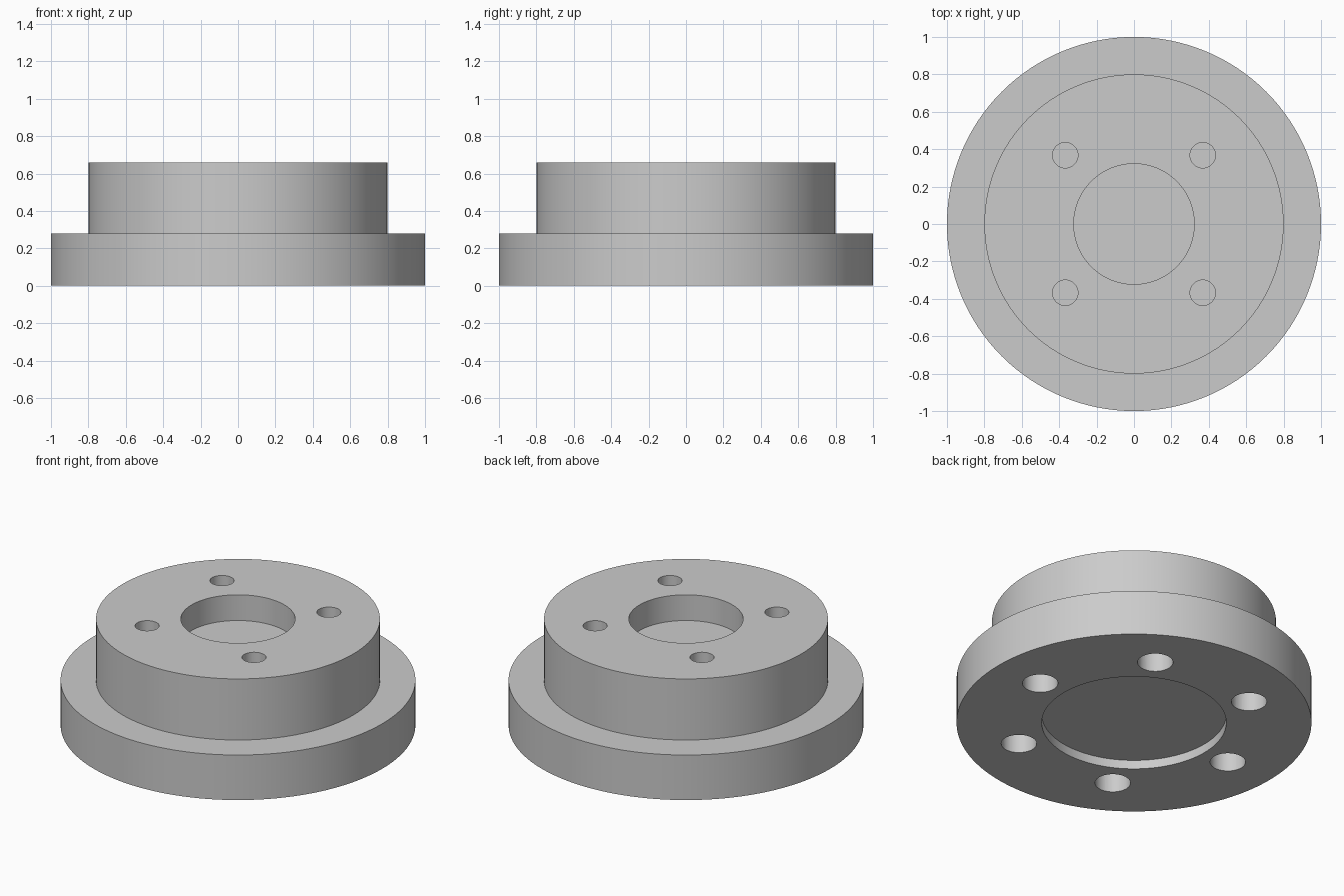
import bpy, bmesh
from math import radians, cos, sin, tau

default = bpy.data.objects.get("Cube")
if default:
    bpy.data.objects.remove(default, do_unlink=True)

# Single grey finish
grey = bpy.data.materials.new("plain_grey")
grey.use_nodes = True
colour = (0.6, 0.6, 0.6, 1.0)
grey.diffuse_color = colour
grey.node_tree.nodes["Principled BSDF"].inputs["Base Color"].default_value = colour

HEIGHT = 0.66
FLANGE_TOP = 0.28


def add_object(name, bm):
    bmesh.ops.recalc_face_normals(bm, faces=bm.faces[:])
    mesh = bpy.data.meshes.new(name)
    bm.to_mesh(mesh)
    bm.free()
    mesh.materials.append(grey)
    obj = bpy.data.objects.new(name, mesh)
    bpy.context.collection.objects.link(obj)
    return obj


def lathe(name, profile, steps=128):
    """Spin a closed-on-axis (radius, z) profile around z."""
    bm = bmesh.new()
    verts = [bm.verts.new((r, 0, z)) for r, z in profile]
    edges = [bm.edges.new(pair) for pair in zip(verts, verts[1:])]
    bmesh.ops.spin(bm, geom=verts + edges, cent=(0, 0, 0), axis=(0, 0, 1),
                   angle=tau, steps=steps)
    bmesh.ops.remove_doubles(bm, verts=bm.verts[:], dist=0.0001)
    return add_object(name, bm)


def hole_ring(name, count, start, ring_radius, radius, z_low, z_high):
    """A ring of cylinders used to drill blind holes."""
    bm = bmesh.new()
    for i in range(count):
        a = radians(start) + tau * i / count
        drill = bmesh.ops.create_cone(bm, cap_ends=True, segments=48, radius1=radius,
                                      radius2=radius, depth=z_high - z_low)
        bmesh.ops.translate(bm, verts=drill["verts"],
                            vec=(ring_radius * cos(a), ring_radius * sin(a),
                                 (z_low + z_high) / 2))
    cutter = add_object(name, bm)
    cutter.hide_render = True
    return cutter


# Stepped hub: shallow recess below, flange, raised boss, blind bore on top
hub = lathe("flanged_hub", [
    (0, 0.055), (0.52, 0.055), (0.52, 0), (1, 0), (1, FLANGE_TOP),
    (0.8, FLANGE_TOP), (0.8, HEIGHT), (0.322, HEIGHT), (0.322, 0.5), (0, 0.5)])

# Four small holes in the top, six larger ones in the underside
cutters = [
    hole_ring("top_hole_cutter", 4, 45, 0.52, 0.068, 0.4, HEIGHT + 0.1),
    hole_ring("bottom_hole_cutter", 6, 0, 0.69, 0.1, -0.1, 0.26),
]

bpy.ops.object.select_all(action="DESELECT")
hub.select_set(True)
bpy.context.view_layer.objects.active = hub
for cutter in cutters:
    drill = hub.modifiers.new(cutter.name, "BOOLEAN")
    drill.operation = "DIFFERENCE"
    drill.solver = "EXACT"
    drill.object = cutter
    bpy.ops.object.modifier_apply(modifier=drill.name)
    bpy.data.objects.remove(cutter, do_unlink=True)

bpy.ops.object.shade_smooth_by_angle(angle=radians(30))
